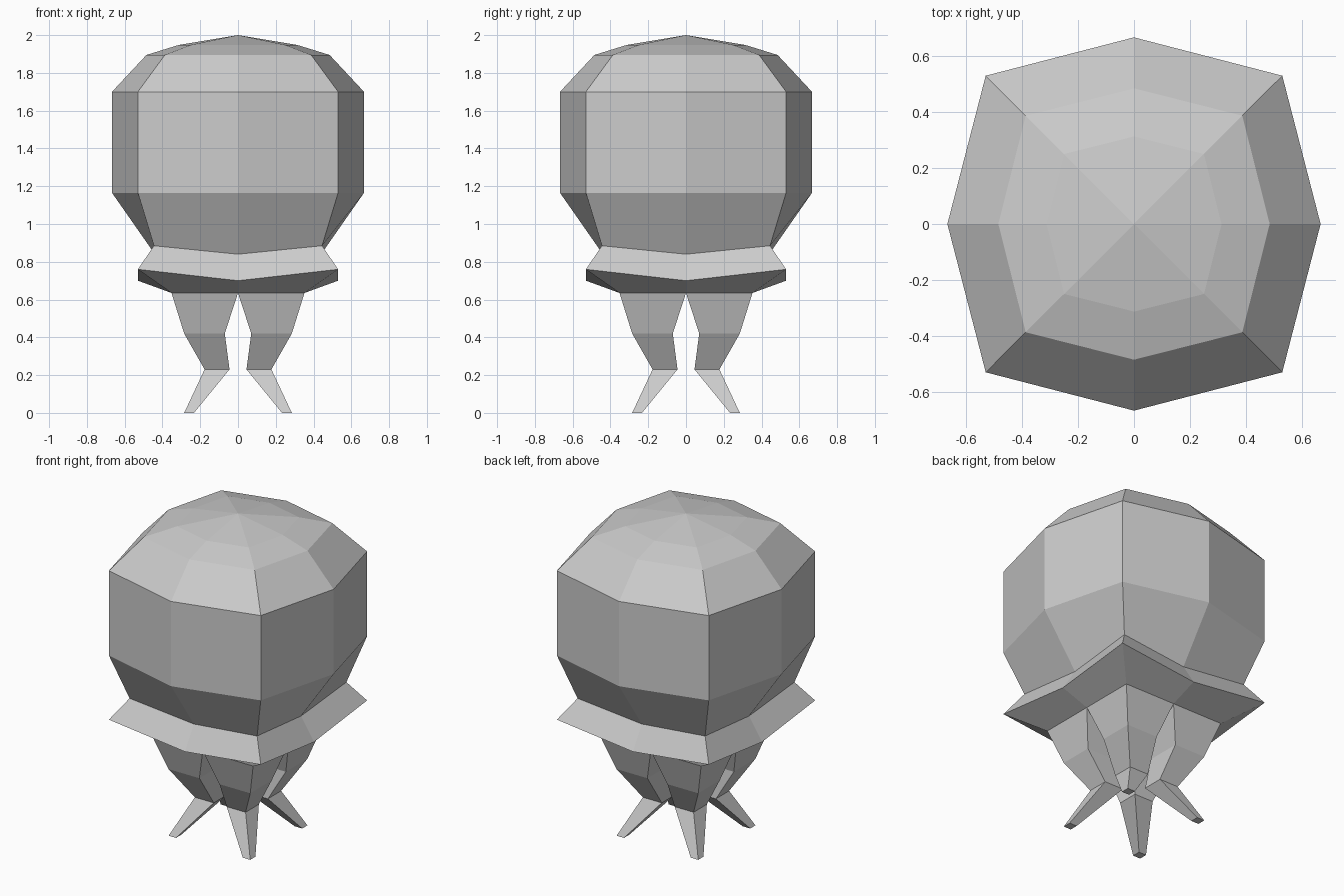
import bpy
import bmesh

if "Cube" in bpy.data.objects:
    bpy.data.objects.remove(bpy.data.objects["Cube"], do_unlink=True)

grey = bpy.data.materials.new("plain grey")
grey.use_nodes = True
COLOUR = (0.6, 0.6, 0.6, 1.0)
grey.diffuse_color = COLOUR
grey.node_tree.nodes["Principled BSDF"].inputs["Base Color"].default_value = COLOUR


def finish(bm, name):
    """Turn a bmesh into a flat-shaded object."""
    bmesh.ops.recalc_face_normals(bm, faces=bm.faces)
    mesh = bpy.data.meshes.new(name)
    bm.to_mesh(mesh)
    bm.free()
    mesh.materials.append(grey)
    obj = bpy.data.objects.new(name, mesh)
    bpy.context.collection.objects.link(obj)
    return obj


def bridge(bm, lower, upper):
    n = len(lower)
    for i in range(n):
        j = (i + 1) % n
        bm.faces.new((lower[i], lower[j], upper[j], upper[i]))


def ring(bm, corner, corner_z, middle, middle_z):
    """Eight points: four corners of a square and its four side middles."""
    points = []
    for dx, dy in ((1, 0), (0, 1), (-1, 0), (0, -1)):
        points.append(bm.verts.new((dx * middle, dy * middle, middle_z)))
        points.append(bm.verts.new(((dx - dy) * corner, (dx + dy) * corner, corner_z)))
    return points


def lofted(name, profile, apex=None):
    bm = bmesh.new()
    rings = [ring(bm, *row) for row in profile]
    for lower, upper in zip(rings, rings[1:]):
        bridge(bm, lower, upper)
    if apex:
        top = bm.verts.new((0, 0, apex))
        last = rings[-1]
        for i in range(len(last)):
            bm.faces.new((last[i], last[(i + 1) % len(last)], top))
    return finish(bm, name)


# Bell and skirt: corner reach, corner height, middle reach, middle height
lofted("bell_and_skirt", [
    (0.352, 0.635, 0.352, 0.635),
    (0.53, 0.76, 0.53, 0.70),
    (0.445, 0.885, 0.44, 0.84),
    (0.53, 1.165, 0.667, 1.165),
    (0.53, 1.70, 0.667, 1.70),
    (0.387, 1.895, 0.485, 1.895),
    (0.25, 1.948, 0.313, 1.948),
], apex=2.0)

# Tentacles: square sections, given as inner reach, outer reach, height
SECTIONS = [(0.0, 0.352, 0.635), (0.07, 0.285, 0.42),
            (0.045, 0.177, 0.23), (0.233, 0.285, 0.0)]
for side, sx in (("right", -1), ("left", 1)):
    for end, sy in (("front", -1), ("back", 1)):
        bm = bmesh.new()
        loops = []
        for a, b, z in SECTIONS:
            square = ((a, a), (b, a), (b, b), (a, b))
            loops.append([bm.verts.new((sx * x, sy * y, z)) for x, y in square])
        for upper, lower in zip(loops, loops[1:]):
            bridge(bm, lower, upper)
        bm.faces.new(loops[-1])
        finish(bm, f"{end}_{side}_tentacle")
